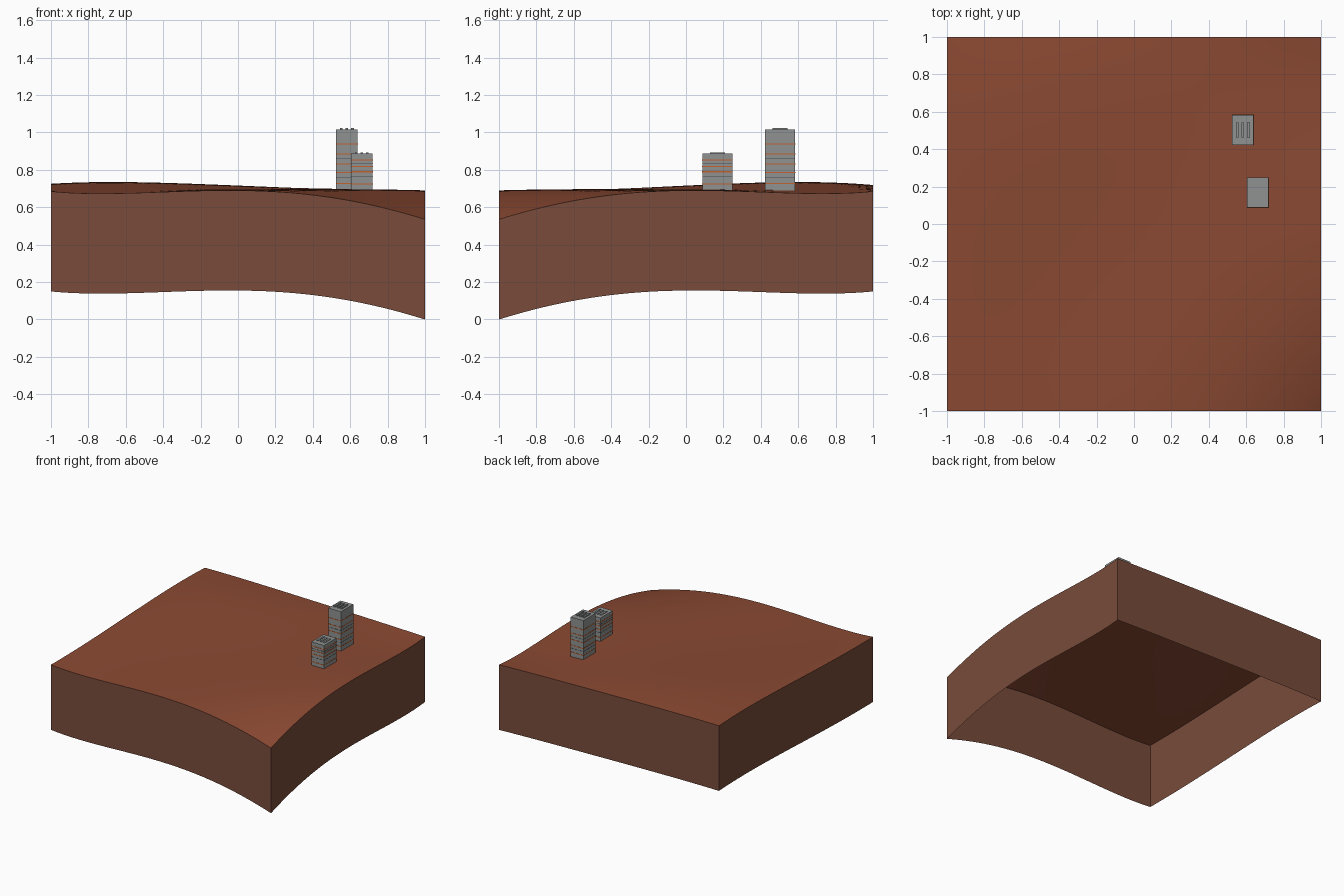
import bpy, bmesh

cube = bpy.data.objects.get("Cube")
if cube:
    bpy.data.objects.remove(cube)


def material(name, rgb):
    m = bpy.data.materials.new(name)
    m.use_nodes = True
    m.diffuse_color = (*rgb, 1)
    m.node_tree.nodes["Principled BSDF"].inputs["Base Color"].default_value = (*rgb, 1)
    return m


SOIL = material("red soil", (0.26, 0.068, 0.033))
EARTH = material("brown earth", (0.19, 0.071, 0.044))
CONCRETE = material("grey concrete", (0.28, 0.29, 0.29))
ORANGE = material("orange band", (0.55, 0.12, 0.025))
DARK = material("dark joint", (0.06, 0.065, 0.07))

# Ground heights at a coarse grid, front row first
STEPS = [-1, -0.5, 0, 0.5, 1]
HEIGHTS = [
    [0.685, 0.678, 0.690, 0.652, 0.535],
    [0.690, 0.694, 0.697, 0.688, 0.652],
    [0.708, 0.714, 0.703, 0.697, 0.690],
    [0.724, 0.732, 0.714, 0.695, 0.678],
    [0.718, 0.717, 0.709, 0.699, 0.685],
]
SKIRT = 0.535
N = 40


def weights(t):
    out = []
    for a in STEPS:
        w = 1
        for b in STEPS:
            if a != b:
                w *= (t - b) / (a - b)
        out.append(w)
    return out


def height(x, y):
    wx, wy = weights(x), weights(y)
    return sum(wy[j] * wx[i] * HEIGHTS[j][i] for j in range(5) for i in range(5))


def finish(bm, name, mats):
    mesh = bpy.data.meshes.new(name)
    bm.to_mesh(mesh)
    bm.free()
    for m in mats:
        mesh.materials.append(m)
    ob = bpy.data.objects.new(name, mesh)
    bpy.context.collection.objects.link(ob)
    return ob


# Rolling ground sheet with an open-bottomed skirt
bm = bmesh.new()
bmesh.ops.create_grid(bm, x_segments=N, y_segments=N, size=1)
for v in bm.verts:
    v.co.z = height(v.co.x, v.co.y)
for f in bm.faces:
    f.smooth = True
rim = [e for e in bm.edges if e.is_boundary]
skirt = bmesh.ops.extrude_edge_only(bm, edges=rim)["geom"]
for g in skirt:
    if isinstance(g, bmesh.types.BMVert):
        g.co.z -= SKIRT
    elif isinstance(g, bmesh.types.BMFace):
        g.material_index = 1
        g.smooth = False
for e in rim:
    e.smooth = False
for e in bm.edges:
    if abs(e.verts[0].co.z - e.verts[1].co.z) > SKIRT / 2:
        e.smooth = False
bm.normal_update()
finish(bm, "ground", [SOIL, EARTH])


def box(name, centre, size, mat):
    bm = bmesh.new()
    bmesh.ops.create_cube(bm, size=1)
    for v in bm.verts:
        v.co = [c + k * s for c, k, s in zip(centre, v.co, size)]
    return finish(bm, name, [mat])


def building(name, x, y, top, bands, joints, rails):
    w, d, base = 0.115, 0.16, 0.69
    box(name + "_walls", (x, y, (top + base) / 2), (w, d, top - base), CONCRETE)
    # Thin bands and joints wrapped round the walls
    for z in bands:
        box(name + "_band", (x, y, z), (w + 0.003, d + 0.003, 0.006), ORANGE)
    for z in joints:
        box(name + "_joint", (x, y, z), (w + 0.002, d + 0.002, 0.003), DARK)
    # Low roof rails
    for k in (-1, 0, 1):
        box(name + "_roof_rail", (x + k * 0.03, y, top + rails / 2),
            (0.014, 0.08, rails), CONCRETE)


building("tall_tower", 0.582, 0.503, 1.015,
         [0.728, 0.785, 0.832, 0.885, 0.938], [0.76, 0.86], 0.01)
building("short_tower", 0.662, 0.168, 0.887,
         [0.725, 0.79, 0.818, 0.853], [0.765, 0.836], 0.005)
